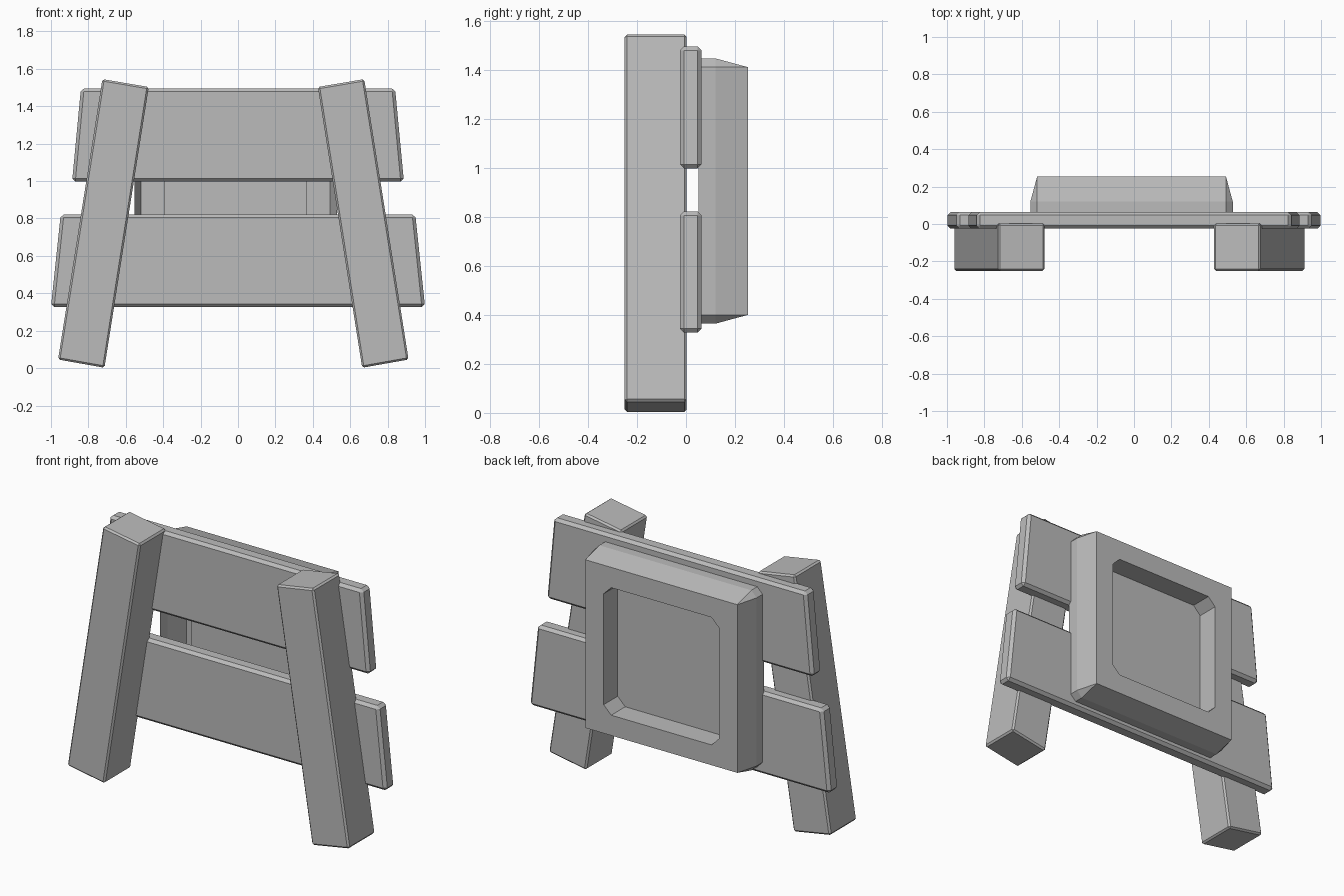
import bpy, bmesh

cube = bpy.data.objects.get("Cube")
if cube:
    bpy.data.objects.remove(cube, do_unlink=True)

grey = bpy.data.materials.new("plain_grey")
grey.use_nodes = True
colour = (0.5, 0.5, 0.5, 1)
grey.diffuse_color = colour
grey.node_tree.nodes["Principled BSDF"].inputs["Base Color"].default_value = colour


def add_object(name, bm):
    mesh = bpy.data.meshes.new(name)
    bm.to_mesh(mesh)
    bm.free()
    mesh.materials.append(grey)
    obj = bpy.data.objects.new(name, mesh)
    bpy.context.collection.objects.link(obj)
    return obj


def board(name, outline, y_front, y_back, bevel):
    """Extrude an x-z outline along y and chamfer its edges."""
    bm = bmesh.new()
    face = bm.faces.new([bm.verts.new((x, y_front, z)) for x, z in outline])
    extruded = bmesh.ops.extrude_face_region(bm, geom=[face])["geom"]
    moved = [v for v in extruded if isinstance(v, bmesh.types.BMVert)]
    bmesh.ops.translate(bm, verts=moved, vec=(0, y_back - y_front, 0))
    bmesh.ops.recalc_face_normals(bm, faces=bm.faces)
    bmesh.ops.bevel(bm, geom=bm.edges[:], offset=bevel, segments=1, affect='EDGES')
    add_object(name, bm)


# Two splayed square posts, mirrored about a slightly offset centre line
post_centre = -0.025
post = [(0.452, 1.503), (0.7, 1.545), (0.937, 0.046), (0.689, 0.002)]
for name, side in (("left_post", 1), ("right_post", -1)):
    board(name, [(post_centre + side * x, z) for x, z in post], -0.25, 0.003, 0.01)

# Two horizontal planks with slanted ends
for name, low, high, wide, narrow in (("lower_plank", 0.327, 0.822, 1.0, 0.948),
                                      ("upper_plank", 0.997, 1.495, 0.887, 0.84)):
    board(name, [(-wide, low), (wide, low), (narrow, high), (-narrow, high)],
          -0.025, 0.064, 0.017)

# Back box: an open-fronted shell with a recessed tray in its rear face
cx, cz = -0.013, 0.905
half, flare, opening, cut = 0.505, 0.036, 0.383, 0.05
y_open, y_mid, y_rear = 0.05, 0.12, 0.253
bm = bmesh.new()
corners = ((1, 1), (-1, 1), (-1, -1), (1, -1))


def cut_ring(outer, inner, y):
    """Square ring with clipped corners, two vertices per corner."""
    ring = []
    for i, (sx, sz) in enumerate(corners):
        pair = [(sx * outer, sz * inner), (sx * inner, sz * outer)]
        if i % 2:
            pair.reverse()
        ring += [bm.verts.new((cx + x, y, cz + z)) for x, z in pair]
    return ring


def bridge(a, b):
    for i in range(len(a)):
        j = (i + 1) % len(a)
        bm.faces.new((a[i], a[j], b[j], b[i]))


front_ring = cut_ring(half + flare, half, y_open)
mid_ring = cut_ring(half + flare, half, y_mid)
rear = [bm.verts.new((cx + sx * half, y_rear, cz + sz * half)) for sx, sz in corners]
lip = cut_ring(opening, opening - cut, y_rear)
floor = cut_ring(opening, opening - cut, y_mid)
bridge(front_ring, mid_ring)
bridge(lip, floor)
bm.faces.new(floor)
for i in range(4):
    j = (i + 1) % 4
    a, b, c = 2 * i, 2 * i + 1, 2 * j
    bm.faces.new((mid_ring[a], mid_ring[b], rear[i]))
    bm.faces.new((mid_ring[b], mid_ring[c], rear[j], rear[i]))
    bm.faces.new((rear[i], lip[a], lip[b]))
    bm.faces.new((rear[i], lip[b], lip[c], rear[j]))
bmesh.ops.recalc_face_normals(bm, faces=bm.faces)
if max(bm.faces, key=lambda f: f.calc_center_median().y).normal.y < 0:
    bmesh.ops.reverse_faces(bm, faces=bm.faces)
add_object("back_box", bm)
